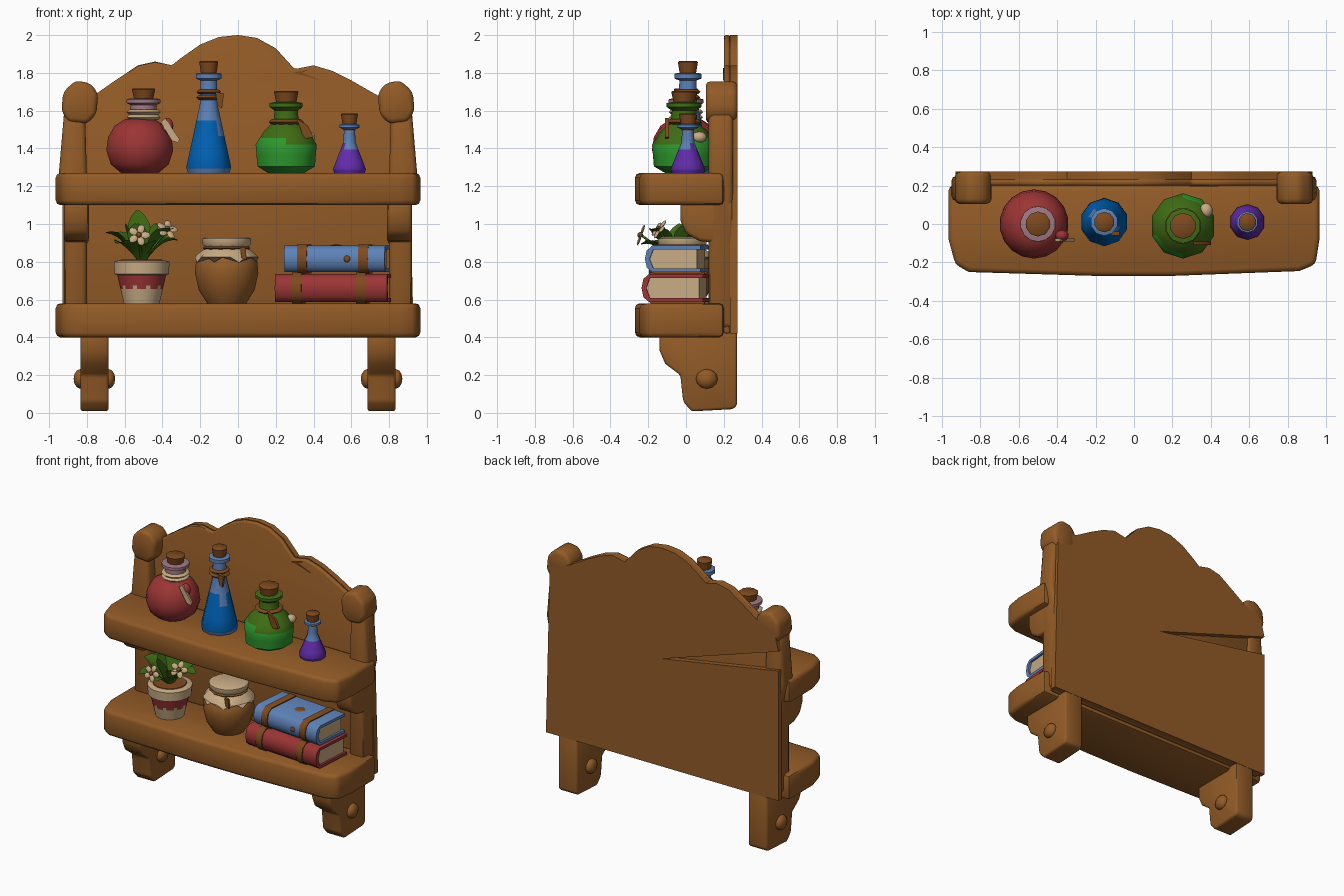
import bpy, bmesh, math, random
from mathutils import Vector, Matrix

if "Cube" in bpy.data.objects:
    bpy.data.objects.remove(bpy.data.objects["Cube"])

def material(name, r, g, b):
    m = bpy.data.materials.new(name)
    m.use_nodes = True
    m.diffuse_color = (r, g, b, 1)
    m.node_tree.nodes["Principled BSDF"].inputs["Base Color"].default_value = (r, g, b, 1)
    return m

wood = material("warm wood", .29, .105, .02)
red = material("muted red", .33, .035, .035)
blue = material("deep blue", 0, .12, .46)
sky = material("pale blue", .11, .22, .47)
green = material("bright green", .026, .31, .026)
leaf = material("dark green", .05, .15, .007)
purple = material("purple", .12, .025, .40)
cream = material("cream", .58, .41, .23)
leather = material("leather", .21, .068, .013)
mauve = material("mauve glass", .35, .19, .23)

def finish(bm, name, mats, angle=45, rule=None):
    """Turn a bmesh into a shaded object; rule picks a material index per face."""
    bmesh.ops.recalc_face_normals(bm, faces=bm.faces)
    if rule:
        for f in bm.faces:
            f.material_index = rule(f.calc_center_median())
    mesh = bpy.data.meshes.new(name)
    bm.to_mesh(mesh)
    bm.free()
    ob = bpy.data.objects.new(name, mesh)
    bpy.context.collection.objects.link(ob)
    for m in mats if isinstance(mats, list) else [mats]:
        mesh.materials.append(m)
    bpy.ops.object.select_all(action='DESELECT')
    ob.select_set(True)
    bpy.context.view_layer.objects.active = ob
    bpy.ops.object.shade_smooth_by_angle(angle=math.radians(angle))
    return ob

def prism(name, pts, axis, lo, hi, mat, bevel=.02):
    """Extrude a 2D outline along an axis and round its sharp edges."""
    place = {'x': lambda a, b, d: (d, a, b), 'y': lambda a, b, d: (a, d, b),
             'z': lambda a, b, d: (a, b, d)}[axis]
    bm = bmesh.new()
    face = bm.faces.new([bm.verts.new(place(a, b, lo)) for a, b in pts])
    ext = bmesh.ops.extrude_face_region(bm, geom=[face])
    shift = Vector(place(0, 0, hi - lo))
    for v in ext["geom"]:
        if isinstance(v, bmesh.types.BMVert):
            v.co += shift
    bmesh.ops.recalc_face_normals(bm, faces=bm.faces)
    if bevel:
        edges = [e for e in bm.edges if e.calc_face_angle(0) > .6]
        bmesh.ops.bevel(bm, geom=edges, offset=bevel, segments=2, profile=.5,
                        affect='EDGES', clamp_overlap=True)
    return finish(bm, name, mat)

def lathe(name, profile, x, y, segs, mats, rule=None, rows=1, angle=50):
    """Spin a (radius, height) profile; rule(angle, z) chooses the colour."""
    pts = []
    for (r0, z0), (r1, z1) in zip(profile, profile[1:]):
        pts += [(r0 + (r1 - r0) * i / rows, z0 + (z1 - z0) * i / rows) for i in range(rows)]
    pts.append(profile[-1])
    bm = bmesh.new()
    rings = [[bm.verts.new((x + r * math.cos(2 * math.pi * (k + .5) / segs),
                            y + r * math.sin(2 * math.pi * (k + .5) / segs), z))
              for k in range(segs)] for r, z in pts]
    for a, b in zip(rings, rings[1:]):
        for k in range(segs):
            j = (k + 1) % segs
            bm.faces.new((a[k], a[j], b[j], b[k]))
    bm.faces.new(rings[0])
    bm.faces.new(rings[-1])
    pick = rule and (lambda c: rule(math.atan2(c.y - y, c.x - x), c.z))
    return finish(bm, name, mats, angle, pick)

def ring(name, x, y, z, r, thick, mat):
    prof = [(r - thick, z - thick * .7), (r, z - thick), (r + thick, z),
            (r, z + thick), (r - thick, z + thick * .7)]
    return lathe(name, prof, x, y, 12, mat, angle=80)

def ball(name, loc, size, mat):
    bm = bmesh.new()
    bmesh.ops.create_uvsphere(bm, u_segments=10, v_segments=6, radius=1,
                              matrix=Matrix.Translation(loc) @ Matrix.Diagonal((*size, 1)))
    return finish(bm, name, mat, 60)

# Back board: front layer, and rear layer with a wedge-shaped split
top = [(.9, 1.62), (.74, 1.68), (.6, 1.76), (.5, 1.81), (.4, 1.84), (.3, 1.82), (.2, 1.93),
       (.1, 1.985), (0, 2), (-.1, 1.99), (-.2, 1.95), (-.3, 1.88), (-.35, 1.84), (-.44, 1.86),
       (-.53, 1.84), (-.65, 1.76), (-.75, 1.69), (-.9, 1.62)]
prism("back_board_front", [(-.91, .42), (.91, .42)] + top, 'y', .2, .235, wood, .012)
prism("back_board_rear", [(-.93, .42), (.93, .42)] + top + [(-.93, 1.5), (0, 1.2), (-.93, 1.36)],
      'y', .232, .272, wood, 0)
prism("board_crack", [(.29, 1.8), (.39, 1.825), (.34, 1.8), (.44, 1.76), (.33, 1.79)],
      'y', .195, .203, leather, 0)

# Shelves
plan = [(-.965, .2), (-.965, -.08), (-.93, -.21), (-.86, -.25), (-.2, -.27), (.2, -.27),
        (.86, -.245), (.945, -.21), (.965, -.08), (.965, .2)]
for name, lo, hi in (("lower_shelf", .4, .58), ("upper_shelf", 1.1, 1.27)):
    prism(name, plan, 'z', lo, hi, wood, .025)

# Posts, knobs, brackets, legs and pegs on both sides
for s, side in ((-1, "right"), (1, "left")):
    post = [(.8, .45), (.92, .45), (.92, 1.1), (.95, 1.25), (.92, 1.6), (.81, 1.6), (.8, 1.25)]
    knob = [(.8, 1.53), (.9, 1.54), (.935, 1.6), (.925, 1.7), (.86, 1.76), (.78, 1.745),
            (.74, 1.69), (.75, 1.58)]
    prism(side + "_post", [(s * a, b) for a, b in post], 'y', .12, .25, wood, .025)
    prism(side + "_post_knob", [(s * a, b) for a, b in knob], 'y', .105, .272, wood, .025)
    bracket = [(.25, 1.13), (-.03, 1.13), (-.03, 1.02), (0, .95), (.07, .91), (.25, .89)]
    prism(side + "_bracket", bracket, 'x', *sorted((s * .79, s * .92)), wood, .02)
    leg = [(.27, .44), (-.14, .44), (-.14, .33), (-.11, .26), (-.03, .2), (-.015, .06),
           (.03, .008), (.25, .02), (.27, .04)]
    prism(side + "_leg", leg, 'x', *sorted((s * .685, s * .835)), wood, .022)
    for x in (.685, .835):
        ball(side + "_peg", (s * x, .11, .18), (.037, .058, .052), wood)

def cork(x, y, z0, z1, r):
    lathe("cork", [(r * .7, z0 - .03), (r, z1 - .005), (r * .9, z1)], x, y, 10, leather)

# Round red bottle
lathe("red_bottle", [(.1, 1.27), (.155, 1.315), (.18, 1.39), (.17, 1.46), (.135, 1.52), (.08, 1.555)],
      -.52, 0, 18, red)
lathe("red_bottle_neck", [(.08, 1.55), (.07, 1.58), (.07, 1.63), (.092, 1.64), (.092, 1.66), (.07, 1.665)],
      -.5, 0, 14, mauve)
cork(-.5, 0, 1.66, 1.718, .065)
for z in (1.565, 1.592):
    ring("neck_rope", -.5, 0, z, .08, .014, cream)
ball("wax_seal", (-.375, -.06, 1.52), (.035, .03, .042), red)
prism("paper_tag", [(-.41, 1.54), (-.385, 1.56), (-.31, 1.45), (-.315, 1.43), (-.35, 1.44)],
      'y', -.09, -.075, cream, 0)

# Tall blue flask
lathe("blue_flask", [(.115, 1.27), (.125, 1.3), (.05, 1.63), (.045, 1.76), (.072, 1.77), (.072, 1.795), (.055, 1.8)],
      -.155, .01, 10, [blue, sky], lambda a, z: int(z > 1.54 + .05 * math.sin(a * 2) or z < 1.29), rows=4)
cork(-.155, .01, 1.79, 1.862, .053)
for z in (1.67, 1.7):
    ring("flask_cord", -.155, .01, z, .055, .013, leather)
prism("flask_cord_end", [(-.12, 1.7), (-.075, 1.69), (-.085, 1.61), (-.11, 1.63)], 'y', -.06, -.04, leather, 0)

# Squat green bottle
lathe("green_bottle", [(.1, 1.27), (.16, 1.305), (.17, 1.42), (.125, 1.49), (.07, 1.54), (.065, 1.6), (.092, 1.62), (.092, 1.64), (.065, 1.645)],
      .255, -.01, 10, [green, leaf], lambda a, z: int(z > 1.43 + .02 * math.sin(a * 2)), rows=2)
cork(.255, -.01, 1.635, 1.705, .068)
ring("green_bottle_cord", .255, -.01, 1.54, .08, .015, leather)
prism("green_cord_end", [(.31, 1.56), (.37, 1.52), (.4, 1.46), (.35, 1.45)], 'y', -.11, -.09, leather, 0)
ball("bottle_glint", (.375, .07, 1.46), (.035, .04, .03), cream)

# Small purple flask
lathe("purple_flask", [(.085, 1.27), (.092, 1.29), (.035, 1.43), (.03, 1.5), (.056, 1.51), (.056, 1.525), (.035, 1.53)],
      .59, .01, 10, [purple, sky], lambda a, z: int(z > 1.4 + .02 * math.sin(a * 2)), rows=4)
cork(.59, .01, 1.525, 1.585, .047)

# Flower pot with a scalloped red band
px, py = -.51, -.05
def pot_rule(a, z):
    return int(.655 + .018 * math.cos(a * 10) < z < .73)
lathe("flower_pot", [(.095, .58), (.13, .73), (.145, .735), (.148, .8), (.125, .808)],
      px, py, 30, [cream, red], pot_rule, rows=8)
lathe("pot_soil", [(.12, .8), (.11, .812)], px, py, 16, leather)

def leaf_blade(angle, length, rise, droop, width):
    """One folded leaf arching out of the pot."""
    out = Vector((math.cos(angle), math.sin(angle), 0))
    side = Vector((-out.y, out.x, 0))
    bm = bmesh.new()
    rows = []
    for i in range(7):
        t = i / 6
        mid = Vector((px, py, .8)) + out * (.02 + length * t) + Vector((0, 0, rise * t - droop * t * t))
        w = width * math.sin(math.pi * min(.98, t ** 1.3)) + .006
        rows.append([bm.verts.new(p) for p in (mid - side * w + Vector((0, 0, w * .35)), mid,
                                               mid + side * w + Vector((0, 0, w * .35)))])
    for a, b in zip(rows, rows[1:]):
        for k in (0, 1):
            bm.faces.new((a[k], a[k + 1], b[k + 1], b[k]))
    finish(bm, "leaf", leaf, 60)

random.seed(3)
for k in range(8):
    leaf_blade(k * math.pi / 4 + .1, .17 + .02 * (k % 2), .28 + random.uniform(-.05, .05), .14, .06)
for angle, rise in ((1.8, .27), (.6, .2), (2.9, .2), (4.4, .2)):
    leaf_blade(angle, .07, rise, 0, .055)

# Flowers on stems
def flower(loc, facing):
    loc = Vector(loc)
    turn = Vector(facing).to_track_quat('Z', 'Y').to_matrix().to_4x4()
    bm = bmesh.new()
    for k in range(5):
        petal = (Matrix.Translation(loc) @ turn @ Matrix.Rotation(k * math.tau / 5, 4, 'Z')
                 @ Matrix.Translation((.035, 0, .004)) @ Matrix.Diagonal((.026, .02, .007, 1)))
        bmesh.ops.create_uvsphere(bm, u_segments=8, v_segments=4, radius=1, matrix=petal)
    finish(bm, "flower_petals", cream, 60)
    ball("flower_centre", loc + Vector(facing).normalized() * .008, (.015, .015, .015), leather)
    bm = bmesh.new()
    root = Vector((px, py, .8))
    d = loc - root
    bmesh.ops.create_cone(bm, segments=6, radius1=.008, radius2=.006, depth=d.length, cap_ends=True,
                          matrix=Matrix.Translation((loc + root) / 2) @ d.to_track_quat('Z', 'Y').to_matrix().to_4x4())
    finish(bm, "flower_stem", leaf, 60)

flower((-.525, -.235, .94), (0, -1, .35))
flower((-.375, -.14, .97), (.35, -.8, .6))

# Honey jar with a cloth cover
jx, jy = -.06, -.02
lathe("jar", [(.105, .58), (.15, .65), (.17, .74), (.165, .8), (.12, .86)], jx, jy, 18, wood)
cover = lathe("jar_cover", [(.17, .815), (.15, .845), (.112, .873), (.13, .895), (.13, .922), (.11, .932)],
              jx, jy, 24, cream, angle=60)
for v in cover.data.vertices:
    if v.co.z < .83:
        v.co.z += .018 * math.cos(8 * math.atan2(v.co.y - jy, v.co.x - jx))
ring("jar_cord", jx, jy, .873, .118, .012, leather)
prism("jar_cord_end", [(.01, .88), (.04, .875), (.045, .81), (.02, .82)], 'y', -.17, -.155, leather, 0)

# Books: wrapped cover, page block and two straps
def book(name, x0, x1, y0, y1, z0, z1, mat, straps, spin):
    t, zm = .02, (z0 + z1) / 2
    def shell(g):
        return [(y1, z0 - g), (y0 + .04, z0 - g), (y0 + .01 - g, z0 + .025), (y0 - g, zm),
                (y0 + .01 - g, z1 - .025), (y0 + .04, z1 + g), (y1, z1 + g)]
    inner = [(y1, z1 - t), (y0 + .045, z1 - t), (y0 + .025, zm), (y0 + .045, z0 + t), (y1, z0 + t)]
    parts = [prism(name + "_cover", shell(0) + inner, 'x', x0, x1, mat, 0),
             prism(name + "_pages", [(y - (.02 if y == y1 else 0), z) for y, z in inner],
                   'x', x0 + .015, x1 - .015, cream, 0)]
    for x in straps:
        parts.append(prism(name + "_strap", shell(.007) + inner, 'x', x - .026, x + .026, leather, 0))
    pivot = Vector(((x0 + x1) / 2, (y0 + y1) / 2, 0))
    turn = Matrix.Translation(pivot) @ Matrix.Rotation(math.radians(spin), 4, 'Z') @ Matrix.Translation(-pivot)
    for p in parts:
        p.data.transform(turn)
    return turn

book("red_book", .205, .8, -.215, .11, .587, .735, red, (.32, .66), -4)
turn = book("blue_book", .255, .79, -.195, .1, .745, .885, sky, (.35, .675), -5)
stud = ball("book_stud", (.59, -.195, .815), (.018, .008, .018), leather)
lid = ball("book_emblem", (.52, -.04, .885), (.035, .035, .006), leather)
for ob in (stud, lid):
    ob.data.transform(turn)
